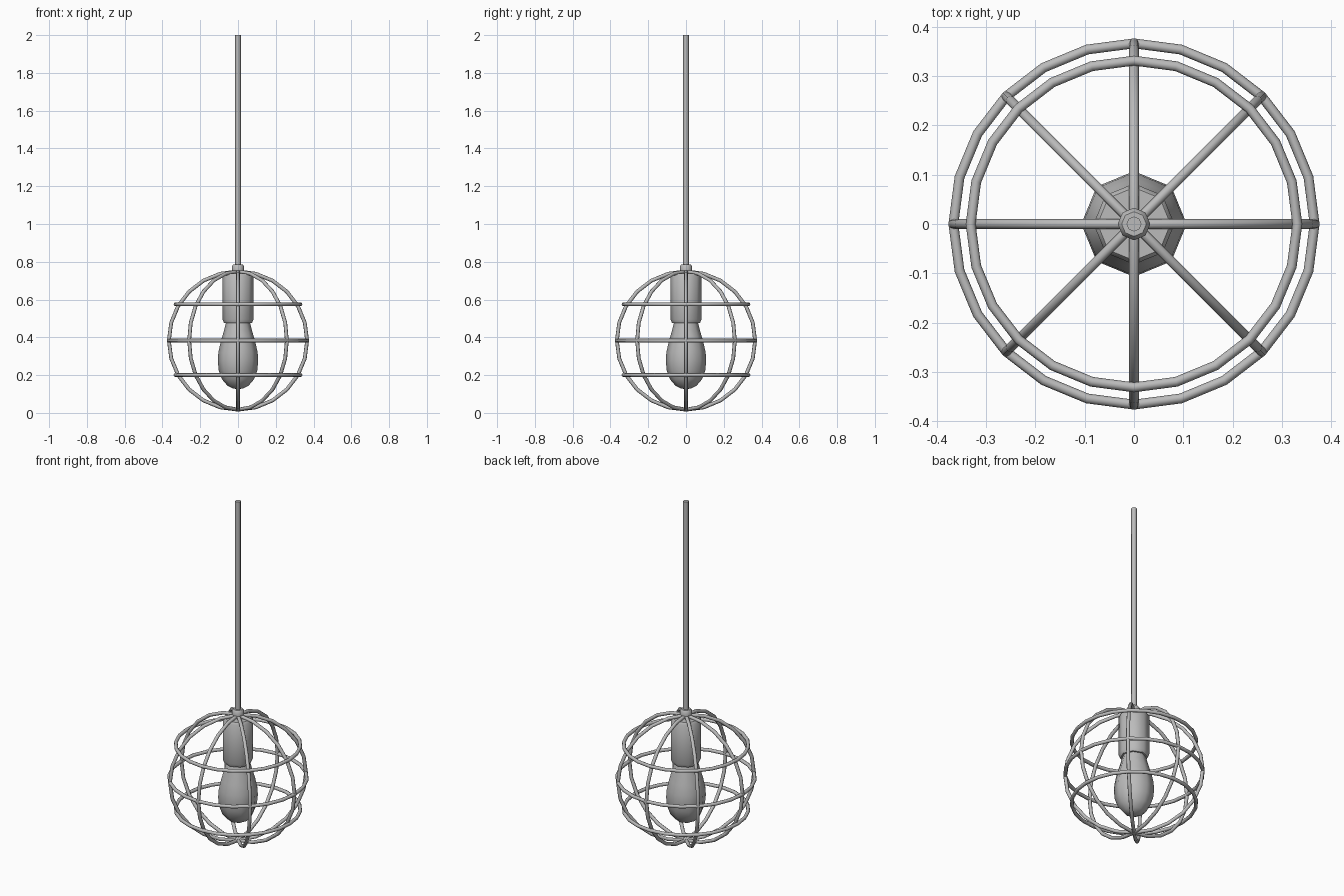
import bpy, bmesh
from math import sin, cos, pi
from mathutils import Matrix, Vector

cube = bpy.data.objects.get("Cube")
if cube:
    bpy.data.objects.remove(cube)

grey = bpy.data.materials.new("plain grey")
grey.use_nodes = True
grey.diffuse_color = (0.5, 0.5, 0.5, 1)
grey.node_tree.nodes["Principled BSDF"].inputs["Base Color"].default_value = (0.5, 0.5, 0.5, 1)


def finish(name, bm, angle):
    bmesh.ops.remove_doubles(bm, verts=bm.verts, dist=1e-5)
    bmesh.ops.recalc_face_normals(bm, faces=bm.faces)
    mesh = bpy.data.meshes.new(name)
    bm.to_mesh(mesh)
    bm.free()
    mesh.materials.append(grey)
    obj = bpy.data.objects.new(name, mesh)
    bpy.context.collection.objects.link(obj)
    bpy.ops.object.select_all(action='DESELECT')
    obj.select_set(True)
    bpy.context.view_layer.objects.active = obj
    bpy.ops.object.shade_smooth_by_angle(angle=angle)
    return obj


def lathe(name, profile, sides=8, angle=0.9):
    """Turn a (radius, height) profile around the z axis."""
    bm = bmesh.new()
    verts = [bm.verts.new((r, 0, z)) for r, z in profile]
    edges = [bm.edges.new(pair) for pair in zip(verts, verts[1:])]
    bmesh.ops.spin(bm, geom=verts + edges, cent=(0, 0, 0), axis=(0, 0, 1),
                   angle=2 * pi, steps=sides)
    return finish(name, bm, angle)


def wire_ring(name, radius, matrix, tube=0.011, segments=24, sides=8):
    """Closed wire hoop around z, placed by a matrix."""
    bm = bmesh.new()
    loops = []
    for i in range(segments):
        a = 2 * pi * i / segments
        out = Vector((cos(a), sin(a), 0))
        loops.append([bm.verts.new(matrix @ (out * (radius + tube * cos(2 * pi * j / sides))
                      + Vector((0, 0, tube * sin(2 * pi * j / sides)))))
                      for j in range(sides)])
    for i in range(segments):
        a, b = loops[i], loops[(i + 1) % segments]
        for j in range(sides):
            k = (j + 1) % sides
            bm.faces.new((a[j], b[j], b[k], a[k]))
    return finish(name, bm, 0.9)


# Wire cage: three level hoops and four upright hoops
centre = 0.383
for name, z, r in (("upper", 0.575, 0.331), ("middle", centre, 0.366), ("lower", 0.2, 0.331)):
    wire_ring(name + "_cage_hoop", r, Matrix.Translation((0, 0, z)), tube=0.01)
for i in range(4):
    turn = Matrix.Rotation(i * pi / 4, 4, 'Z') @ Matrix.Rotation(pi / 2, 4, 'X')
    wire_ring(f"upright_cage_hoop_{i + 1}", 0.366, Matrix.Translation((0, 0, centre)) @ turn, tube=0.01)

# Hanging rod and collar
lathe("hanging_rod", [(0, 0.73), (0.015, 0.73), (0.015, 2), (0, 2)])
lathe("rod_collar", [(0, 0.755), (0.033, 0.755), (0.033, 0.775), (0.025, 0.786), (0, 0.786)])

# Lamp socket
lathe("lamp_socket", [(0, 0.737), (0.074, 0.737), (0.082, 0.725), (0.082, 0.495),
                      (0.074, 0.476), (0, 0.476)])

# Bulb
lathe("light_bulb", [(0, 0.49), (0.063, 0.48), (0.073, 0.44), (0.092, 0.375), (0.104, 0.32),
                     (0.107, 0.275), (0.102, 0.225), (0.085, 0.178), (0.055, 0.143),
                     (0.025, 0.129), (0, 0.126)])
